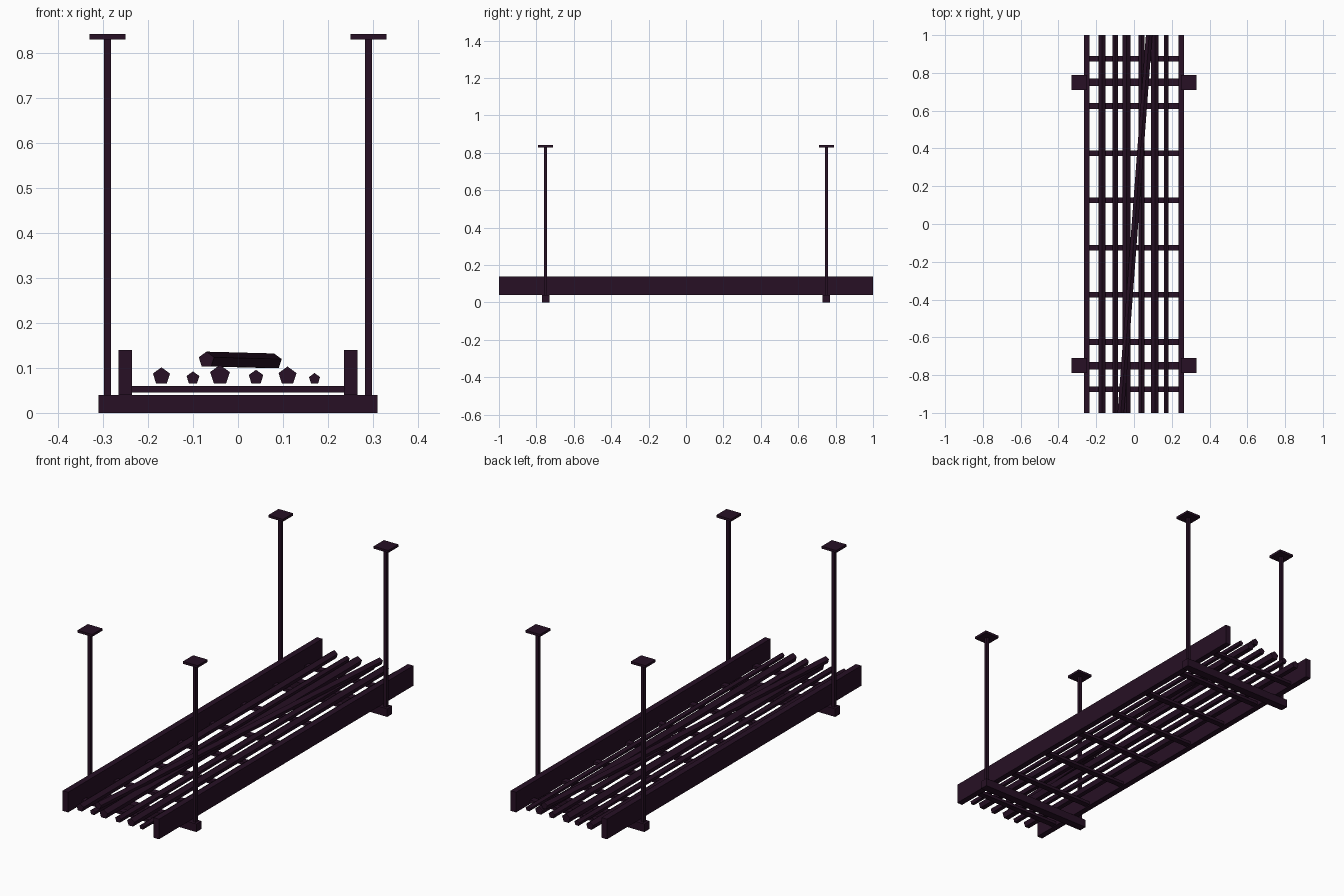
import bpy, math
from mathutils import Vector

if "Cube" in bpy.data.objects:
    bpy.data.objects.remove(bpy.data.objects["Cube"])

mat = bpy.data.materials.new("dark plum metal")
mat.diffuse_color = (0.02, 0.005, 0.018, 1)
mat.use_nodes = True
mat.node_tree.nodes["Principled BSDF"].inputs["Base Color"].default_value = mat.diffuse_color


def box(name, centre, size):
    bpy.ops.mesh.primitive_cube_add(size=1, location=centre)
    o = bpy.context.object
    o.name = name
    o.scale = size
    bpy.ops.object.transform_apply(location=False, rotation=False, scale=True)
    o.data.materials.append(mat)
    return o


def cable(name, a, b, r):
    """Five-sided capped cable running front to back, one corner up."""
    a, b = Vector(a), Vector(b)
    verts = []
    for end in (a, b):
        for i in range(5):
            t = math.pi / 2 + i * math.tau / 5
            verts.append(end + Vector((r * math.cos(t), 0, r * math.sin(t))))
    faces = [(i, i + 5, (i + 1) % 5 + 5, (i + 1) % 5) for i in range(5)]
    faces += [(0, 1, 2, 3, 4), (9, 8, 7, 6, 5)]
    faces = [tuple(reversed(f)) for f in faces]
    me = bpy.data.meshes.new(name)
    me.from_pydata(verts, [], faces)
    me.materials.append(mat)
    o = bpy.data.objects.new(name, me)
    bpy.context.collection.objects.link(o)


# side rails
for s, side in ((-1, "left"), (1, "right")):
    box(f"{side}_rail", (s * 0.25, 0, 0.09), (0.03, 2, 0.1))

# tray rungs
for i in range(8):
    box(f"rung_{i + 1}", (0, -0.875 + i * 0.25, 0.0525), (0.48, 0.03, 0.015))

# cross beams with hanger rods and ceiling plates
for y, end in ((-0.75, "front"), (0.75, "back")):
    box(f"{end}_cross_beam", (0, y, 0.02), (0.62, 0.04, 0.04))
    for s, side in ((-1, "left"), (1, "right")):
        box(f"{end}_{side}_hanger_rod", (s * 0.29, y, 0.435), (0.016, 0.016, 0.79))
        box(f"{end}_{side}_ceiling_plate", (s * 0.29, y, 0.835), (0.08, 0.08, 0.012))

# straight cables resting in the tray
runs = ((-0.17, 0.02), (-0.1, 0.015), (-0.04, 0.023),
        (0.04, 0.017), (0.11, 0.021), (0.17, 0.013))
for i, (x, r) in enumerate(runs):
    z = 0.065 + r * 0.809
    cable(f"cable_{i + 1}", (x, -1, z), (x, 1, z), r)

# loose cable lying diagonally on top
cable("diagonal_cable", (-0.07, -1, 0.118), (0.08, 1, 0.114), 0.018)
